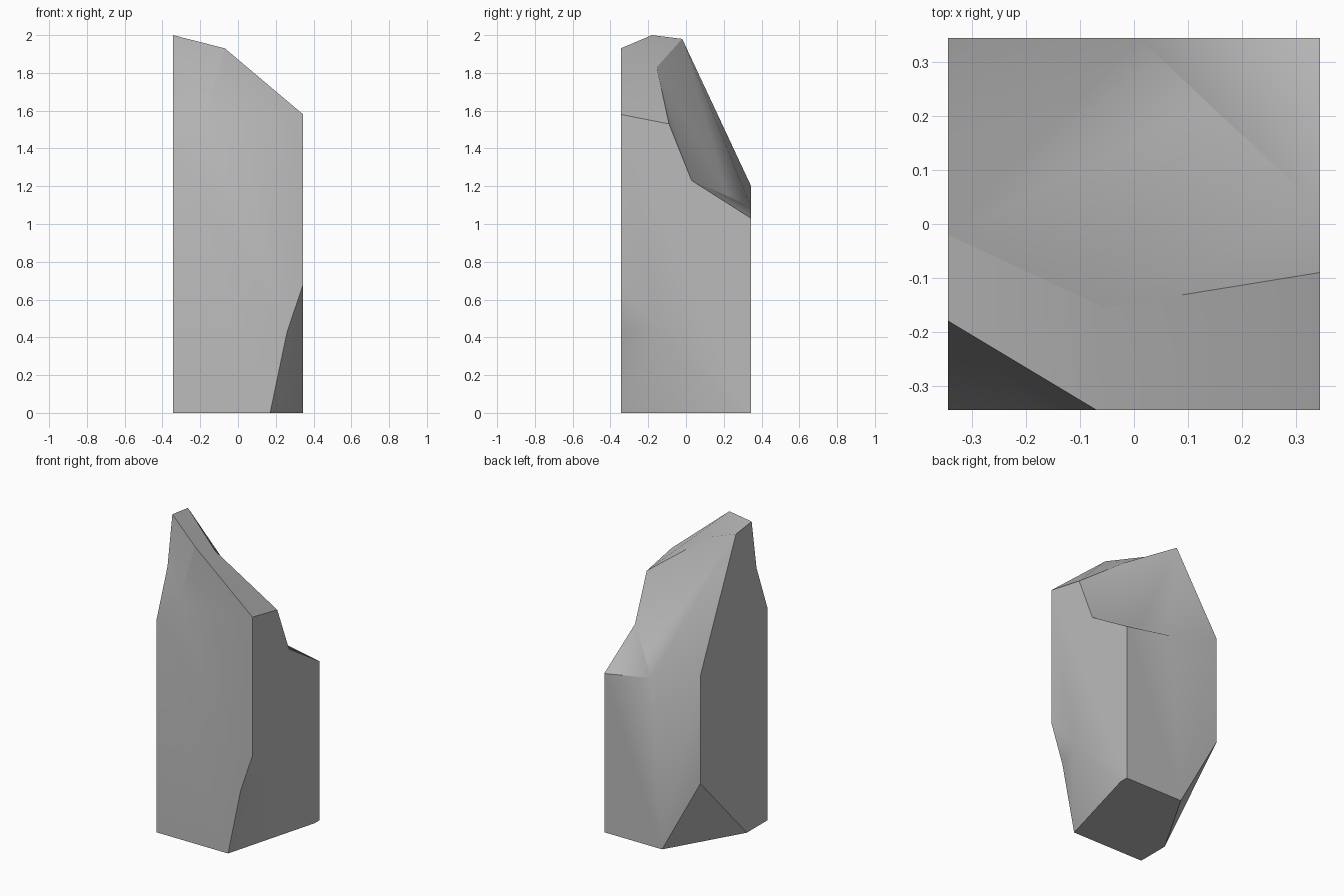
import bpy
import bmesh
import math

# Remove the default cube
default_cube = bpy.data.objects.get("Cube")
if default_cube:
    bpy.data.objects.remove(default_cube, do_unlink=True)

S = 0.345  # half width of the square column

# Named corner points of the rock
points = {
    # Foot, with a chip at the front right and a cut at the back left
    "foot_front_left": (-S, -S, 0),
    "foot_back_right": (S, S, 0),
    "chip_foot_front": (0.17, -S, 0),
    "chip_bend_front": (0.26, -S, 0.43),
    "chip_peak": (S, -S, 0.68),
    "chip_bend_side": (S, -0.14, 0.45),
    "chip_foot_side": (S, 0.29, 0),
    "cut_foot_back": (-0.07, S, 0),
    "cut_peak": (-S, S, 0.5),
    "cut_foot_side": (-S, -0.13, 0),
    # Chip high on the front left edge
    "notch_low": (-S, -S, 1.37),
    "notch_bend_front": (-0.18, -S, 1.55),
    "notch_bend_side": (-S, -0.23, 1.68),
    "notch_top_front": (-0.07, -S, 1.93),
    "summit": (-S, -0.18, 2),
    # Ridge and front shoulder
    "shoulder": (S, -S, 1.58),
    "ridge_left": (-S, -0.02, 1.98),
    "ridge_middle": (-0.055, -0.155, 1.83),
    "ridge_right": (S, -0.09, 1.53),
    # Back slope and ledge
    "ledge_side": (S, 0.03, 1.23),
    "ledge_bend": (0.14, 0.22, 1.15),
    "ledge_back": (0.01, S, 1.09),
    "ledge_corner": (S, S, 1.03),
    "slope_foot": (-S, S, 1.2),
}

# Facets, each named by the points around it
facets = {
    "base": "foot_front_left cut_foot_side cut_foot_back foot_back_right "
            "chip_foot_side chip_foot_front",
    "front wall": "foot_front_left chip_foot_front chip_bend_front chip_peak "
                  "shoulder notch_top_front notch_bend_front notch_low",
    "side wall": "chip_peak chip_bend_side chip_foot_side foot_back_right "
                 "ledge_corner ledge_side ridge_right shoulder",
    "back wall": "foot_back_right cut_foot_back cut_peak slope_foot "
                 "ledge_back ledge_corner",
    "other side wall": "foot_front_left notch_low notch_bend_side summit "
                       "ridge_left slope_foot cut_peak cut_foot_side",
    "chip lower": "chip_foot_front chip_foot_side chip_bend_side chip_bend_front",
    "chip upper": "chip_bend_front chip_bend_side chip_peak",
    "back cut": "cut_foot_back cut_foot_side cut_peak",
    "notch upper": "summit notch_bend_side notch_bend_front notch_top_front",
    "notch lower": "notch_bend_side notch_low notch_bend_front",
    "crown left": "summit notch_top_front ridge_middle ridge_left",
    "crown right": "notch_top_front shoulder ridge_right ridge_middle",
    "slope left": "ridge_left ledge_back slope_foot",
    "slope middle": "ridge_left ridge_middle ledge_bend ledge_back",
    "slope right": "ridge_middle ridge_right ledge_side ledge_bend",
    "ledge": "ledge_side ledge_corner ledge_back ledge_bend",
}

# Build the chipped column
bm = bmesh.new()
corner = {name: bm.verts.new(position) for name, position in points.items()}
for outline in facets.values():
    bm.faces.new([corner[name] for name in outline.split()])
bmesh.ops.recalc_face_normals(bm, faces=bm.faces)
mesh = bpy.data.meshes.new("rock_column")
bm.to_mesh(mesh)
bm.free()

rock = bpy.data.objects.new("rock_column", mesh)
bpy.context.collection.objects.link(rock)

# Plain grey stone
stone = bpy.data.materials.new("grey_stone")
stone.use_nodes = True
grey = (0.5, 0.5, 0.5, 1)
stone.diffuse_color = grey
stone.node_tree.nodes["Principled BSDF"].inputs["Base Color"].default_value = grey
mesh.materials.append(stone)

# Soft chips, sharp ridges
bpy.ops.object.select_all(action="DESELECT")
rock.select_set(True)
bpy.context.view_layer.objects.active = rock
bpy.ops.object.shade_smooth_by_angle(angle=math.radians(30))
